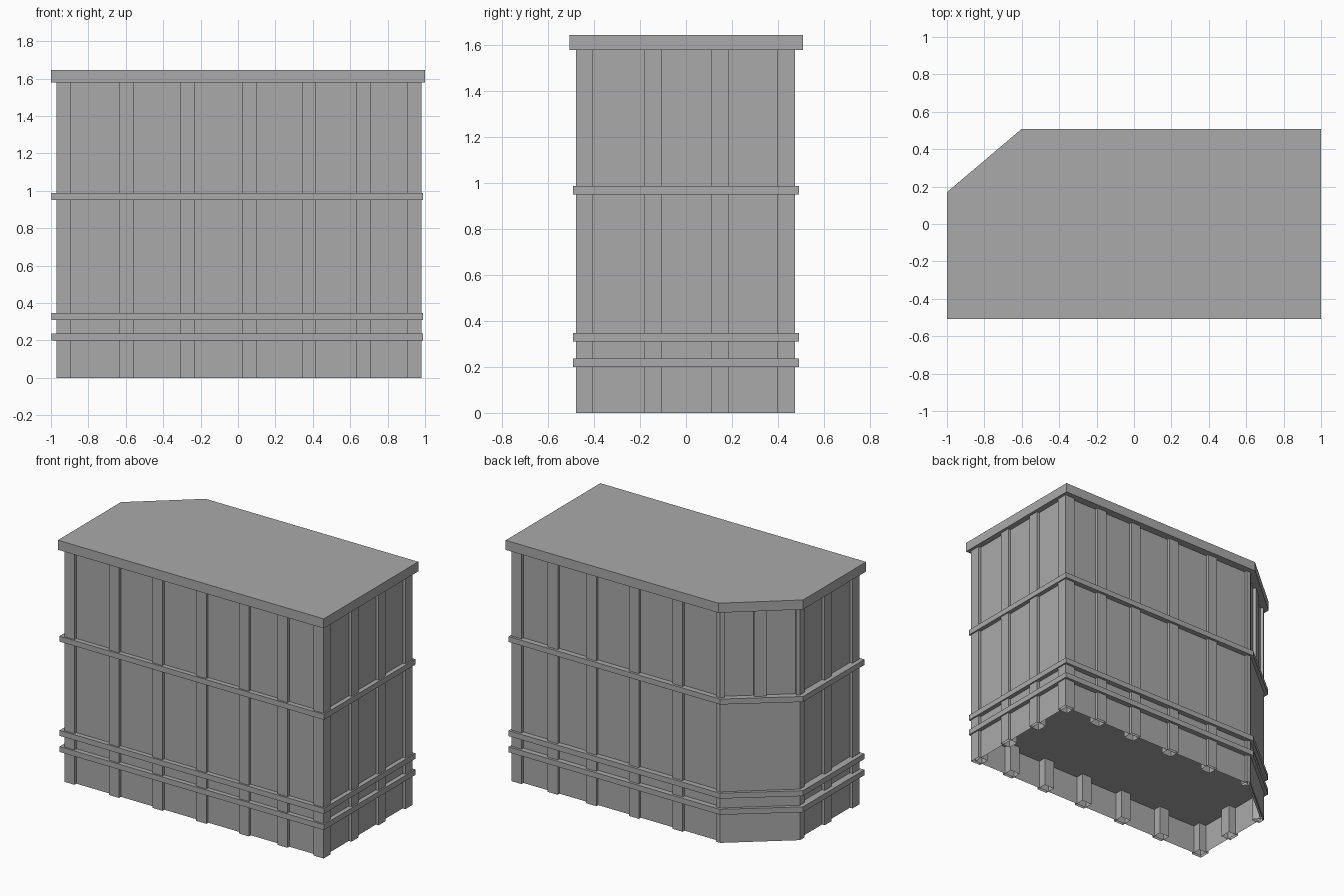
import bpy
import bmesh
import math
from mathutils import Vector

cube = bpy.data.objects.get("Cube")
if cube:
    bpy.data.objects.remove(cube, do_unlink=True)

grey = bpy.data.materials.new("plain_grey")
grey.use_nodes = True
shade = (0.4, 0.4, 0.4, 1)
grey.diffuse_color = shade
grey.node_tree.nodes["Principled BSDF"].inputs["Base Color"].default_value = shade


def prism(name, outline, z0, z1, top=True, bottom=True):
    """Extrude a counter-clockwise outline between two heights."""
    bm = bmesh.new()
    low = [bm.verts.new((x, y, z0)) for x, y in outline]
    high = [bm.verts.new((x, y, z1)) for x, y in outline]
    n = len(outline)
    for i in range(n):
        j = (i + 1) % n
        bm.faces.new((low[i], low[j], high[j], high[i]))
    if top:
        bm.faces.new(high)
    if bottom:
        bm.faces.new(low[::-1])
    mesh = bpy.data.meshes.new(name)
    bm.to_mesh(mesh)
    bm.free()
    mesh.materials.append(grey)
    obj = bpy.data.objects.new(name, mesh)
    bpy.context.collection.objects.link(obj)
    return obj


def cut_corner(x0, x1, y0, y1, cut_x, cut_y):
    """Rectangle with its back corner on the -x side cut off."""
    return [(x0, y0), (x1, y0), (x1, y1), (cut_x, y1), (x0, cut_y)]


X0, X1, Y0, Y1 = -0.97, 0.98, -0.48, 0.475   # outer faces of the posts
CUT_X, CUT_Y = -0.59, 0.16
LID_Z, MID_Z = 1.58, 0.95
POST = 0.076

# Thin wall shell and overhanging lid
prism("wall_shell", cut_corner(-0.95, 0.96, -0.46, 0.455, -0.583, 0.15),
      0, LID_Z, top=False, bottom=False)
prism("lid", cut_corner(-1, 1, -0.507, 0.509, -0.6, 0.17), LID_Z, 1.645)

# Horizontal bands, which also close the inside as floors
for name, z in (("lower_band", 0.2), ("upper_base_band", 0.31), ("middle_band", MID_Z)):
    prism(name, cut_corner(-0.998, 0.99, -0.492, 0.492, -0.6, 0.168), z, z + 0.037)


def post(name, x, y):
    """Square upright, open underneath, from its low corner."""
    prism(name, [(x, y), (x + POST, y), (x + POST, y + POST), (x, y + POST)],
          0, LID_Z, bottom=False)


# Posts along the front and back walls
for x in (X0, -0.635, -0.308, 0.022, 0.342, 0.632, X1 - POST):
    post("front_post", x, Y0)
    if x > CUT_X:
        post("back_post", x, Y1 - POST)

# Posts along the two end walls
for y in (-0.18, 0.11):
    post("left_end_post", X1 - POST, y)
post("right_end_post", X0, -0.18)

# Posts that wrap the two corners of the cut side
a, b = Vector((CUT_X, Y1)), Vector((X0, CUT_Y))
along = (b - a).normalized()
inward = Vector((-along.y, along.x))
strip = 0.025
p, q = a + along * strip, b - along * strip
prism("cut_back_corner_post",
      [(-0.56, Y1 - 0.06), (-0.56, Y1), a, p, p + inward * 0.06][:4] + [p + inward * 0.06],
      0, LID_Z, bottom=False)
prism("cut_end_corner_post",
      [q + inward * 0.06, q, b, (X0, 0.11), (X0 + 0.06, 0.11)],
      0, LID_Z, bottom=False)

# Middle post of the cut side, above the middle band
m = (a + b) / 2
half = along * (POST / 2)
prism("cut_middle_post",
      [m - half, m + half, m + half + inward * POST, m - half + inward * POST],
      MID_Z, LID_Z)

# Flush panel covering the lower part of the cut side
thin = inward * 0.008
prism("cut_lower_panel", [a, b, b + thin, a + thin], 0, MID_Z)

# Point all surfaces outward
for obj in bpy.data.objects:
    if obj.type == "MESH" and grey.name in obj.data.materials:
        bm = bmesh.new()
        bm.from_mesh(obj.data)
        bmesh.ops.recalc_face_normals(bm, faces=bm.faces)
        bm.to_mesh(obj.data)
        bm.free()
